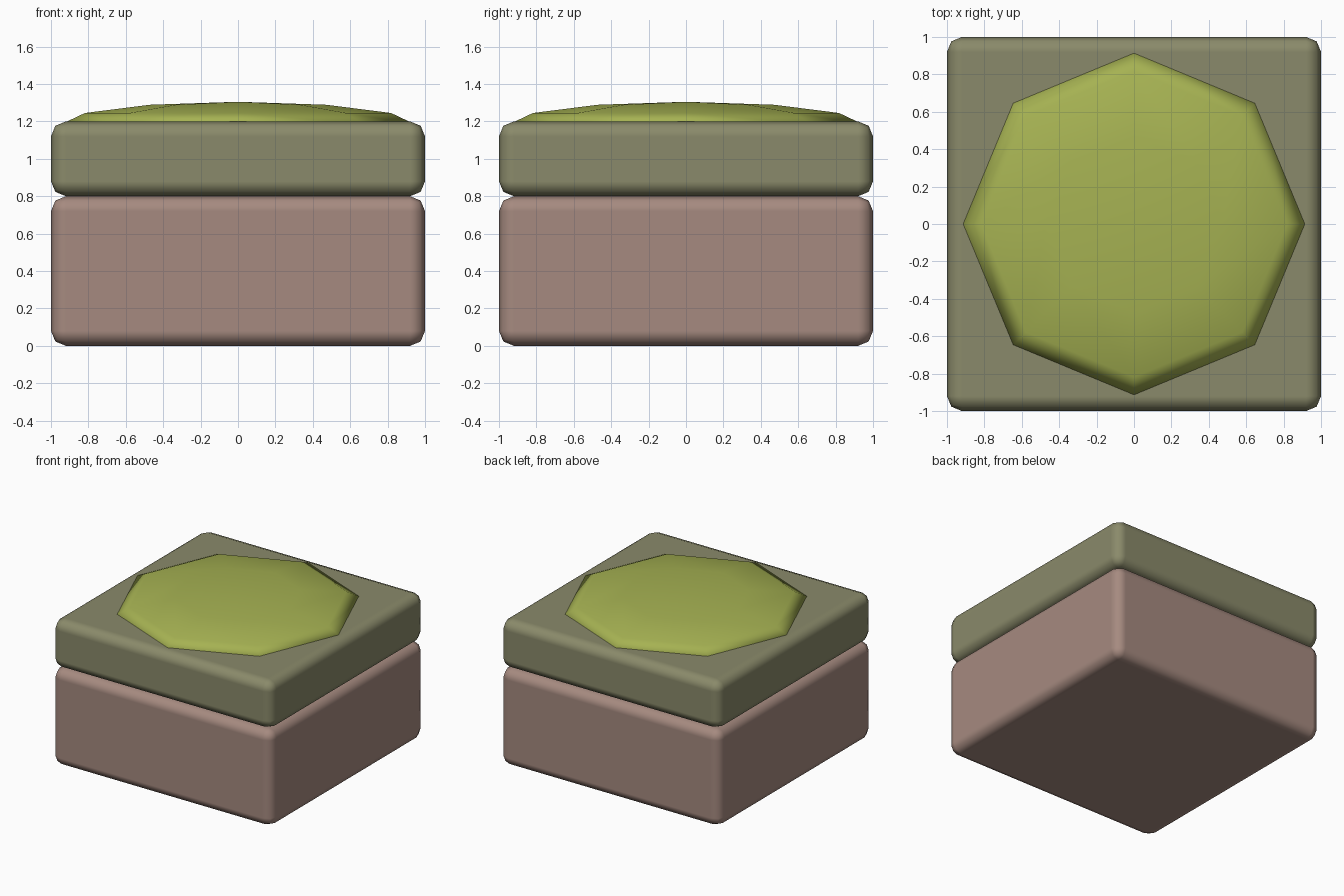
import bpy
import math

if "Cube" in bpy.data.objects:
    bpy.data.objects.remove(bpy.data.objects["Cube"])


def material(name, rgb):
    m = bpy.data.materials.new(name)
    m.diffuse_color = (*rgb, 1.0)
    m.use_nodes = True
    m.node_tree.nodes["Principled BSDF"].inputs["Base Color"].default_value = m.diffuse_color
    return m


def rounded_block(name, z0, z1, mat):
    bpy.ops.mesh.primitive_cube_add(size=1, location=(0, 0, (z0 + z1) / 2))
    ob = bpy.context.object
    ob.name = name
    ob.scale = (2, 2, z1 - z0)
    bpy.ops.object.transform_apply(location=False, rotation=False, scale=True)
    ob.data.materials.append(mat)
    bpy.ops.object.shade_smooth()
    # Two-step rounded edges with flat main faces
    bev = ob.modifiers.new("rounded_edges", 'BEVEL')
    bev.width = 0.08
    bev.segments = 2
    bev.harden_normals = True
    return ob


clay = material("dusty_pink", (0.38, 0.255, 0.215))
olive = material("grey_olive", (0.255, 0.255, 0.145))
lime = material("yellow_green", (0.38, 0.445, 0.085))

# Stacked blocks
rounded_block("base_block", 0.0, 0.8, clay)
rounded_block("upper_slab", 0.8, 1.2, olive)

# Shallow eight-sided dome, half sunk into the slab
bpy.ops.mesh.primitive_uv_sphere_add(segments=8, ring_count=6, radius=1,
                                     location=(0, 0, 1.185))
dome = bpy.context.object
dome.name = "top_dome"
dome.scale = (0.945, 0.945, 0.12)
bpy.ops.object.transform_apply(location=False, rotation=False, scale=True)
dome.data.materials.append(lime)
bpy.ops.object.shade_smooth()
